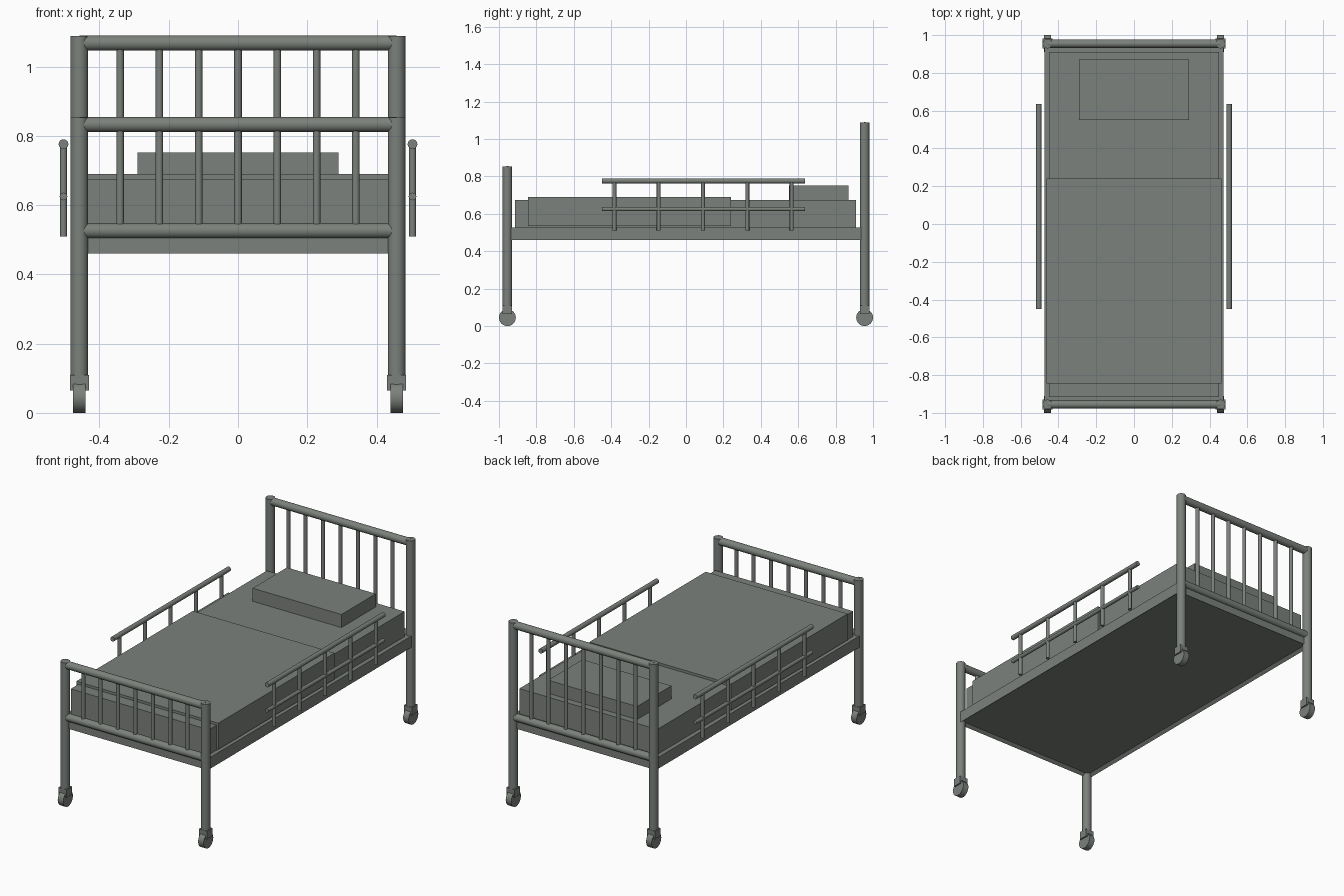
import bpy, bmesh, math
from mathutils import Vector

if "Cube" in bpy.data.objects:
    bpy.data.objects.remove(bpy.data.objects["Cube"])

metal = bpy.data.materials.new("grey_green")
metal.diffuse_color = (0.20, 0.22, 0.20, 1)
metal.use_nodes = True
metal.node_tree.nodes["Principled BSDF"].inputs["Base Color"].default_value = metal.diffuse_color


def finish(name, bm):
    mesh = bpy.data.meshes.new(name)
    bmesh.ops.recalc_face_normals(bm, faces=bm.faces)
    bm.to_mesh(mesh)
    bm.free()
    mesh.materials.append(metal)
    ob = bpy.data.objects.new(name, mesh)
    bpy.context.collection.objects.link(ob)
    return ob


def box(name, lo, hi):
    lo, hi = Vector(lo), Vector(hi)
    bm = bmesh.new()
    bmesh.ops.create_cube(bm, size=1)
    for v in bm.verts:
        v.co = (lo + hi) / 2 + v.co * (hi - lo)
    return finish(name, bm)


def tube(name, a, b, r, sides=24):
    a, b = Vector(a), Vector(b)
    bm = bmesh.new()
    bmesh.ops.create_cone(bm, cap_ends=True, segments=sides,
                          radius1=r, radius2=r, depth=(b - a).length)
    rot = Vector((0, 0, 1)).rotation_difference(b - a).to_matrix()
    for v in bm.verts:
        v.co = (a + b) / 2 + rot @ v.co
    ob = finish(name, bm)
    bpy.ops.object.select_all(action='DESELECT')
    ob.select_set(True)
    bpy.context.view_layer.objects.active = ob
    bpy.ops.object.shade_smooth_by_angle(angle=math.radians(35))
    return ob


# Bed frame: a slab with a shallow recess on the underside
frame = box("bed_frame", (-0.475, -0.958, 0.46), (0.475, 0.958, 0.527))
bm = bmesh.new()
bm.from_mesh(frame.data)
bm.faces.ensure_lookup_table()
bottom = min(bm.faces, key=lambda f: f.calc_center_median().z)
bmesh.ops.inset_region(bm, faces=[bottom], thickness=0.025)
for v in bottom.verts:
    v.co.z += 0.015
bm.to_mesh(frame.data)
bm.free()

# Bedding
box("mattress", (-0.45, -0.915, 0.525), (0.45, 0.91, 0.675))
box("blanket", (-0.463, -0.845, 0.535), (0.463, 0.24, 0.69))
box("pillow", (-0.29, 0.55, 0.67), (0.29, 0.87, 0.752))

# Headboard and footboard, with posts and casters
PX, PY = 0.458, 0.955
for end, y, top in (("head", PY, 1.09), ("foot", -PY, 0.855)):
    tube(end + "_top_rail", (-PX, y, top - 0.022), (PX, y, top - 0.022), 0.022)
    tube(end + "_lower_rail", (-PX, y, 0.526), (PX, y, 0.526), 0.022)
    for i in range(7):
        x = (i - 3) * 0.1135
        tube(end + "_baluster", (x, y, 0.53), (x, y, top - 0.02), 0.011, 16)
    for s in (-1, 1):
        x = s * PX
        tube(end + "_post", (x, y, 0.07), (x, y, top - 0.002), 0.0255, 32)
        # caster: crown block, two cheeks and a wheel
        box(end + "_caster_crown", (x - 0.027, y - 0.026, 0.084),
            (x + 0.027, y + 0.026, 0.11))
        for c in (-1, 1):
            xc = x + c * 0.0225
            box(end + "_caster_cheek", (xc - 0.0045, y - 0.026, 0.064),
                (xc + 0.0045, y + 0.026, 0.085))
        tube(end + "_caster_wheel", (x - 0.018, y, 0.045),
             (x + 0.018, y, 0.045), 0.045, 32)

# Side guard rails
for s in (-1, 1):
    x = s * 0.504
    tube("guard_top_rail", (x, -0.45, 0.776), (x, 0.635, 0.776), 0.014)
    tube("guard_lower_rail", (x, -0.45, 0.625), (x, 0.635, 0.625), 0.011)
    for i in range(5):
        y = -0.383 + i * 0.237
        tube("guard_upright", (x, y, 0.51), (x, y, 0.776), 0.0105, 16)
